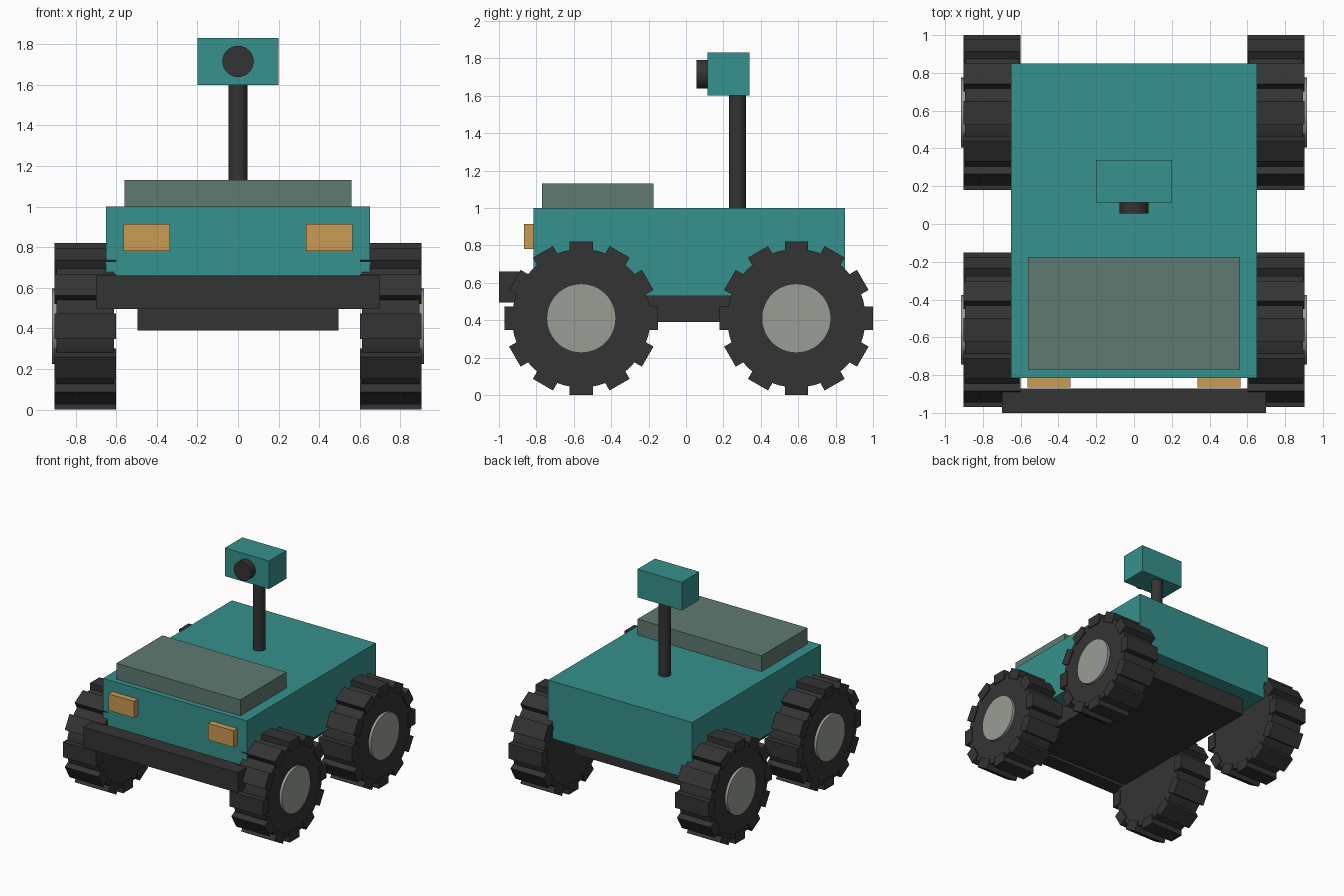
import bpy
import math
from mathutils import Matrix, Vector

if "Cube" in bpy.data.objects:
    bpy.data.objects.remove(bpy.data.objects["Cube"])


def material(name, rgb):
    m = bpy.data.materials.new(name)
    m.diffuse_color = (*rgb, 1.0)
    m.use_nodes = True
    m.node_tree.nodes["Principled BSDF"].inputs["Base Color"].default_value = m.diffuse_color
    return m


TEAL = material("teal paint", (0.037, 0.287, 0.27))
DARK = material("dark rubber", (0.034, 0.034, 0.034))
SAGE = material("sage panel", (0.112, 0.195, 0.162))
AMBER = material("amber lamp", (0.584, 0.328, 0.089))
GREY = material("hub grey", (0.31, 0.337, 0.292))


def box(name, x, y, z, mat):
    """Box from (min, max) ranges."""
    bpy.ops.mesh.primitive_cube_add(size=1)
    o = bpy.context.object
    o.name = name
    o.data.transform(Matrix.Translation([(a + b) / 2 for a, b in (x, y, z)])
                     @ Matrix.Diagonal([b - a for a, b in (x, y, z)] + [1]))
    o.data.materials.append(mat)
    return o


def cylinder(name, start, end, radius, mat, sides=48):
    """Cylinder between two points."""
    a, b = Vector(start), Vector(end)
    bpy.ops.mesh.primitive_cylinder_add(vertices=sides, radius=radius, depth=(b - a).length)
    o = bpy.context.object
    o.name = name
    turn = (b - a).to_track_quat('Z', 'Y').to_matrix().to_4x4()
    o.data.transform(Matrix.Translation((a + b) / 2) @ turn)
    o.data.materials.append(mat)
    bpy.ops.object.shade_smooth_by_angle(angle=math.radians(35))
    return o


# Body, chassis, bumper and top panel
box("body", (-0.65, 0.65), (-0.815, 0.85), (0.53, 1.0), TEAL)
box("chassis", (-0.495, 0.495), (-0.70, 0.73), (0.39, 0.53), DARK)
box("bumper", (-0.70, 0.70), (-1.0, -0.87), (0.495, 0.66), DARK)
box("top_panel", (-0.56, 0.56), (-0.77, -0.175), (1.0, 1.13), SAGE)

# Headlights
for side, label in ((-1, "left"), (1, "right")):
    xs = sorted((side * 0.335, side * 0.565))
    box(f"headlight_{label}", xs, (-0.865, -0.815), (0.78, 0.915), AMBER)

# Camera mast
cylinder("mast", (0, 0.275, 1.0), (0, 0.275, 1.6), 0.046, DARK, 24)
box("camera_head", (-0.2, 0.2), (0.115, 0.34), (1.6, 1.83), TEAL)
cylinder("camera_lens", (0, 0.12, 1.715), (0, 0.055, 1.715), 0.077, DARK, 32)

# Wheels: tyre, hub and twelve tread blocks each
WHEEL_Z = 0.41
for side, s_label in ((-1, "left"), (1, "right")):
    for y, y_label in ((-0.56, "front"), (0.59, "rear")):
        tag = f"{y_label}_{s_label}"
        cylinder(f"tyre_{tag}", (side * 0.61, y, WHEEL_Z), (side * 0.895, y, WHEEL_Z), 0.37, DARK)
        cylinder(f"hub_{tag}", (side * 0.75, y, WHEEL_Z), (side * 0.917, y, WHEEL_Z), 0.185, GREY)
        for i in range(12):
            tread = box(f"tread_{tag}_{i + 1}", sorted((side * 0.602, side * 0.903)),
                        (-0.062, 0.062), (0.328, 0.41), DARK)
            tread.data.transform(Matrix.Translation((0, y, WHEEL_Z))
                                 @ Matrix.Rotation(math.tau * i / 12, 4, 'X'))
